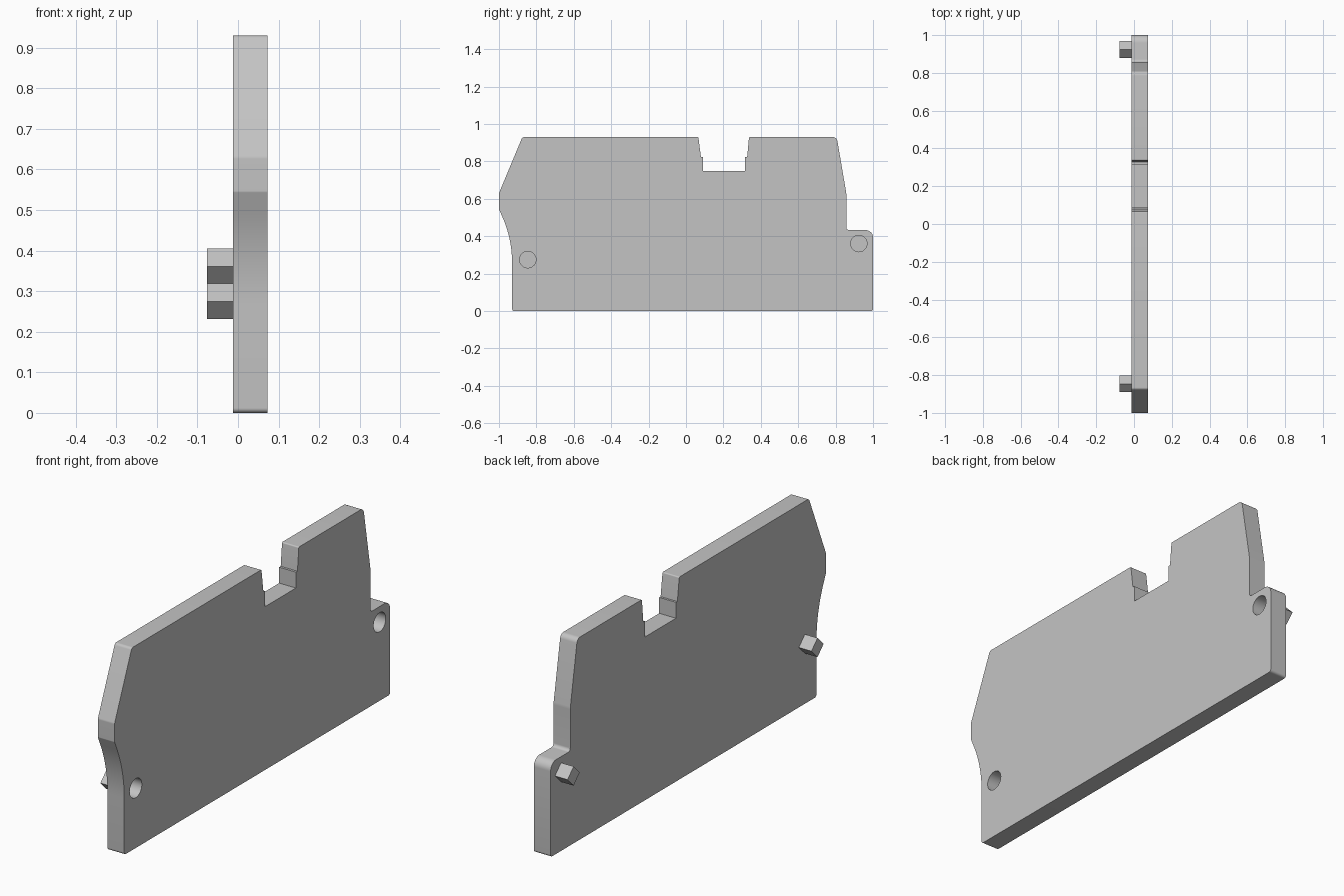
import bpy, bmesh, math
from mathutils import Vector, Matrix

cube = bpy.data.objects.get("Cube")
if cube:
    bpy.data.objects.remove(cube, do_unlink=True)

grey = bpy.data.materials.new("light grey")
grey.use_nodes = True
grey.diffuse_color = (0.55, 0.55, 0.55, 1)
grey.node_tree.nodes["Principled BSDF"].inputs["Base Color"].default_value = (0.55, 0.55, 0.55, 1)

INNER, OUTER = -0.012, 0.073


def fillet(corners, steps=10):
    """Round each (y, z, radius) corner with an arc."""
    out = []
    for i, (y, z, r) in enumerate(corners):
        p = Vector((y, z))
        if r == 0:
            out.append(p)
            continue
        a = (Vector(corners[i - 1][:2]) - p).normalized()
        b = (Vector(corners[(i + 1) % len(corners)][:2]) - p).normalized()
        half = a.angle(b) / 2
        centre = p + (a + b).normalized() * (r / math.sin(half))
        start = p + a * (r / math.tan(half)) - centre
        end = p + b * (r / math.tan(half)) - centre
        sweep = start.angle_signed(end)
        for k in range(steps + 1):
            t = -sweep * k / steps
            out.append(centre + Matrix.Rotation(t, 2) @ start)
    return out


def finish(name, bm):
    bmesh.ops.recalc_face_normals(bm, faces=bm.faces)
    mesh = bpy.data.meshes.new(name)
    bm.to_mesh(mesh)
    bm.free()
    mesh.materials.append(grey)
    obj = bpy.data.objects.new(name, mesh)
    bpy.context.collection.objects.link(obj)
    return obj


def prism(name, points, x0, x1):
    """Extrude a (y, z) outline along x."""
    bm = bmesh.new()
    face = bm.faces.new([bm.verts.new((x0, y, z)) for y, z in points])
    ext = bmesh.ops.extrude_face_region(bm, geom=[face])
    moved = [v for v in ext["geom"] if isinstance(v, bmesh.types.BMVert)]
    bmesh.ops.translate(bm, verts=moved, vec=(x1 - x0, 0, 0))
    return finish(name, bm)


def ring(y, z, radius, sides):
    return [(y + radius * math.cos(math.tau * k / sides),
             z + radius * math.sin(math.tau * k / sides)) for k in range(sides)]


# Plate outline, counter-clockwise: y, z, corner radius
outline = [
    (-0.93, 0, 0.012), (1, 0, 0.012),
    (1, 0.433, 0.04), (0.857, 0.433, 0.015), (0.857, 0.63, 0.08),
    (0.806, 0.93, 0.025), (0.337, 0.93, 0.006),
    (0.327, 0.823, 0), (0.316, 0.823, 0), (0.316, 0.75, 0),
    (0.09, 0.75, 0), (0.09, 0.823, 0), (0.08, 0.823, 0),
    (0.066, 0.93, 0.006), (-0.875, 0.93, 0.015),
    (-1, 0.63, 0.02), (-1, 0.545, 0.01), (-0.93, 0.385, 0.6),
]
plate = prism("plate", fillet(outline), INNER, OUTER)

# Blind sockets on one face, matching square pegs on the other
for label, y, z in (("front", -0.846, 0.275), ("back", 0.924, 0.361)):
    cutter = prism(label + "_socket_cutter", ring(y, z, 0.044, 40), OUTER - 0.07, OUTER + 0.05)
    cutter.hide_render = True
    mod = plate.modifiers.new("socket", "BOOLEAN")
    mod.object = cutter
    mod.solver = "EXACT"
    bpy.context.view_layer.objects.active = plate
    bpy.ops.object.modifier_apply(modifier=mod.name)
    bpy.data.objects.remove(cutter, do_unlink=True)
    prism(label + "_peg", ring(y, z, 0.044, 4), -0.076, INNER)

# Smooth the rounded corners and sockets, keep edges sharp
bpy.ops.object.select_all(action="DESELECT")
plate.select_set(True)
bpy.context.view_layer.objects.active = plate
bpy.ops.object.shade_smooth_by_angle(angle=math.radians(30))
